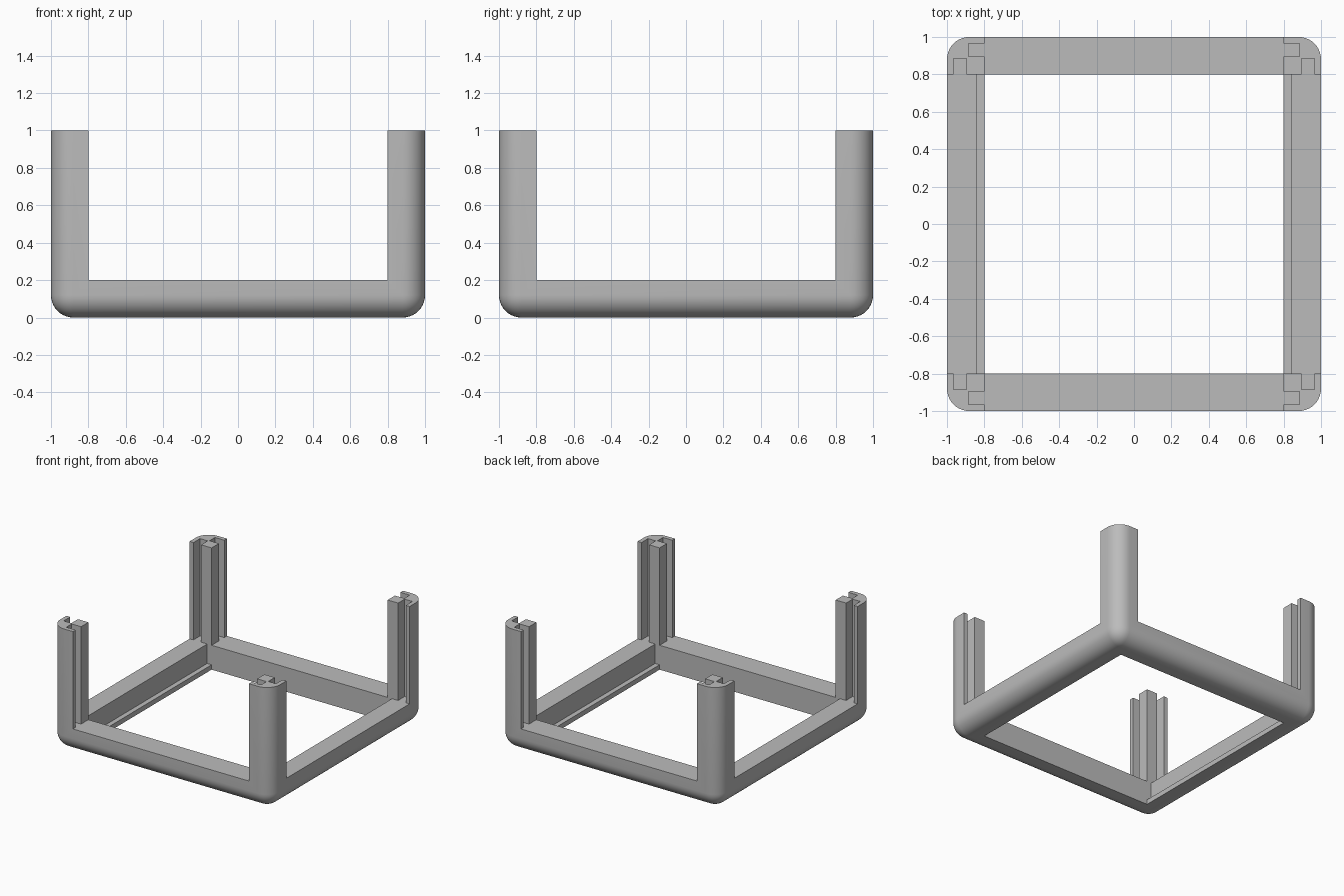
import bpy
import bmesh
import math
from mathutils import Matrix, Vector

cube = bpy.data.objects.get("Cube")
if cube:
    bpy.data.objects.remove(cube, do_unlink=True)

RADIUS = 0.12      # outer edge rounding
INNER = 0.8        # inner faces of posts and rails
RAIL_TOP = 0.2
LEDGE_TOP = 0.04

grey = bpy.data.materials.new("grey plastic")
grey.use_nodes = True
colour = (0.5, 0.5, 0.5, 1)
grey.diffuse_color = colour
grey.node_tree.nodes["Principled BSDF"].inputs["Base Color"].default_value = colour


def box(name, low, high, rounded=False):
    """Box between two corners, optionally rounded on all but its top edges."""
    low, high = Vector(low), Vector(high)
    bm = bmesh.new()
    bmesh.ops.create_cube(bm, size=1, matrix=Matrix.Translation((low + high) / 2)
                          @ Matrix.Diagonal((*(high - low), 1)))
    if rounded:
        edges = [e for e in bm.edges if min(v.co.z for v in e.verts) < 0.5]
        bmesh.ops.bevel(bm, geom=edges, offset=RADIUS, segments=10,
                        profile=0.5, affect='EDGES')
    mesh = bpy.data.meshes.new(name)
    bm.to_mesh(mesh)
    bm.free()
    obj = bpy.data.objects.new(name, mesh)
    bpy.context.collection.objects.link(obj)
    return obj


# Rounded block that is carved into rails and corner posts
frame = box("corner_post_frame", (-1, -1, 0), (1, 1, 1), rounded=True)
frame.data.materials.append(grey)

# Openings between posts, the centre hole and the ledge step in the side rails
cutters = [
    box("front_back_opening", (-INNER, -2, RAIL_TOP), (INNER, 2, 2)),
    box("side_opening", (-2, -INNER, RAIL_TOP), (2, INNER, 2)),
    box("centre_hole", (-INNER, -INNER, -1), (INNER, INNER, 2)),
    box("rail_step", (-0.84, -INNER, LEDGE_TOP), (0.84, INNER, 1.5)),
]

# Two panel slots in each post
for sx in (-1, 1):
    for sy in (-1, 1):
        for swap in (False, True):
            a, b = (0.7, 0.895), (0.885, 0.965)
            if swap:
                a, b = a[::-1], b[::-1]
            xs = sorted((sx * a[0], sx * b[0]))
            ys = sorted((sy * a[1], sy * b[1]))
            cutters.append(box("panel_slot", (xs[0], ys[0], RAIL_TOP),
                               (xs[1], ys[1], 1.2)))

for cutter in cutters:
    cutter.hide_render = True
    mod = frame.modifiers.new(cutter.name, 'BOOLEAN')
    mod.operation = 'DIFFERENCE'
    mod.solver = 'EXACT'
    mod.object = cutter

# Apply the cuts and discard the cutters
bpy.context.view_layer.update()
carved = bpy.data.meshes.new_from_object(
    frame.evaluated_get(bpy.context.evaluated_depsgraph_get()))
frame.modifiers.clear()
frame.data = carved
for cutter in cutters:
    bpy.data.objects.remove(cutter, do_unlink=True)

bpy.ops.object.select_all(action='DESELECT')
frame.select_set(True)
bpy.context.view_layer.objects.active = frame
bpy.ops.object.shade_smooth_by_angle(angle=math.radians(30))
